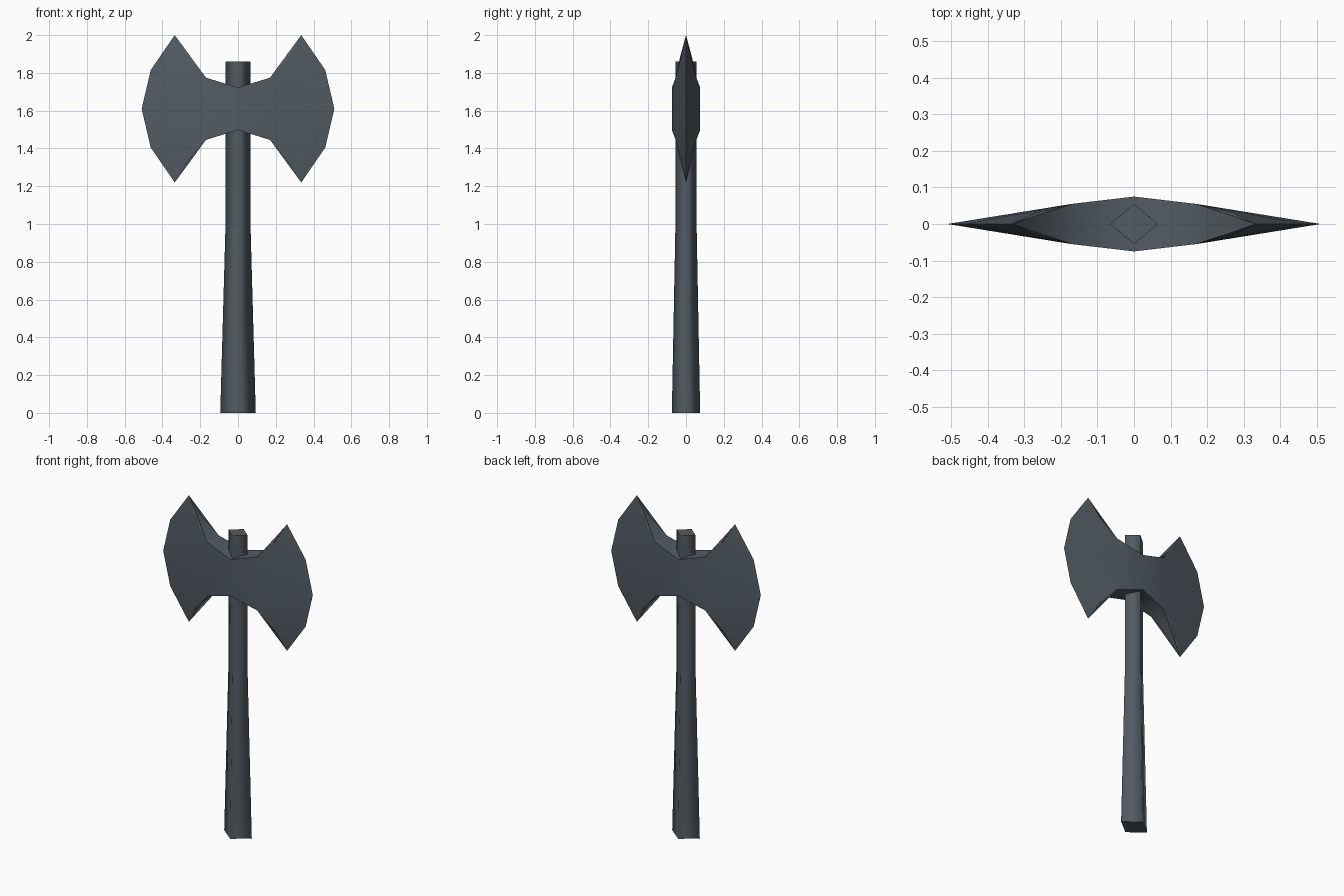
import bpy
import bmesh
import math
from itertools import product

cube = bpy.data.objects.get("Cube")
if cube:
    bpy.data.objects.remove(cube, do_unlink=True)

# One dark steel colour for everything
steel = bpy.data.materials.new("dark_steel")
steel.use_nodes = True
colour = (0.085, 0.107, 0.127, 1)
steel.diffuse_color = colour
steel.node_tree.nodes["Principled BSDF"].inputs["Base Color"].default_value = colour


def finish(name, bm, angle):
    """Turn a bmesh into a smooth-shaded object, sharp above the angle."""
    bmesh.ops.remove_doubles(bm, verts=bm.verts, dist=0.0005)
    bmesh.ops.recalc_face_normals(bm, faces=bm.faces)
    mesh = bpy.data.meshes.new(name)
    bm.to_mesh(mesh)
    bm.free()
    mesh.materials.append(steel)
    obj = bpy.data.objects.new(name, mesh)
    bpy.context.collection.objects.link(obj)
    bpy.ops.object.select_all(action="DESELECT")
    obj.select_set(True)
    bpy.context.view_layer.objects.active = obj
    bpy.ops.object.shade_smooth_by_angle(angle=math.radians(angle))
    return obj


# Handle: diamond section flaring towards the foot
bm = bmesh.new()
rings = []
for z, rx, ry in [(0, 0.094, 0.075), (1.0, 0.066, 0.056), (1.86, 0.065, 0.055)]:
    rings.append([bm.verts.new((x, y, z))
                  for x, y in [(rx, 0), (0, ry), (-rx, 0), (0, -ry)]])
for low, high in zip(rings, rings[1:]):
    for i in range(4):
        j = (i + 1) % 4
        bm.faces.new((low[i], low[j], high[j], high[i]))
caps = [bm.faces.new(rings[0]), bm.faces.new(rings[-1])]
handle = finish("handle", bm, 180)

# Keep the end caps flat with crisp rims
bm = bmesh.new()
bm.from_mesh(handle.data)
for face in bm.faces:
    if abs(face.normal.z) > 0.9:
        face.smooth = False
        for edge in face.edges:
            edge.smooth = False
bm.to_mesh(handle.data)
bm.free()

# Double blade: one eighth, repeated across all three centre planes
points = {
    "hub": (0, 0.075, 0), "hub_top": (0, 0.075, 0.112),
    "neck": (0.17, 0.055, 0), "neck_top": (0.17, 0.055, 0.165),
    "horn": (0.27, 0.031, 0.275), "tip": (0.335, 0, 0.39),
    "edge_top": (0.462, 0, 0.205), "edge": (0.51, 0, 0),
    "hub_mid": (0, 0, 0.112), "neck_mid": (0.17, 0, 0.165),
    "horn_mid": (0.27, 0, 0.275),
}
faces = [
    "hub neck neck_top hub_top", "neck edge neck_top",
    "neck_top edge edge_top", "neck_top edge_top tip", "neck_top tip horn",
    "hub_top neck_top neck_mid hub_mid", "neck_top horn horn_mid neck_mid",
    "horn tip horn_mid",
]
bm = bmesh.new()
for sx, sy, sz in product((1, -1), repeat=3):
    verts = {name: bm.verts.new((sx * x, sy * y, sz * z))
             for name, (x, y, z) in points.items()}
    for face in faces:
        bm.faces.new([verts[name] for name in face.split()])
blade = finish("double_blade", bm, 35)
blade.location.z = 1.61
